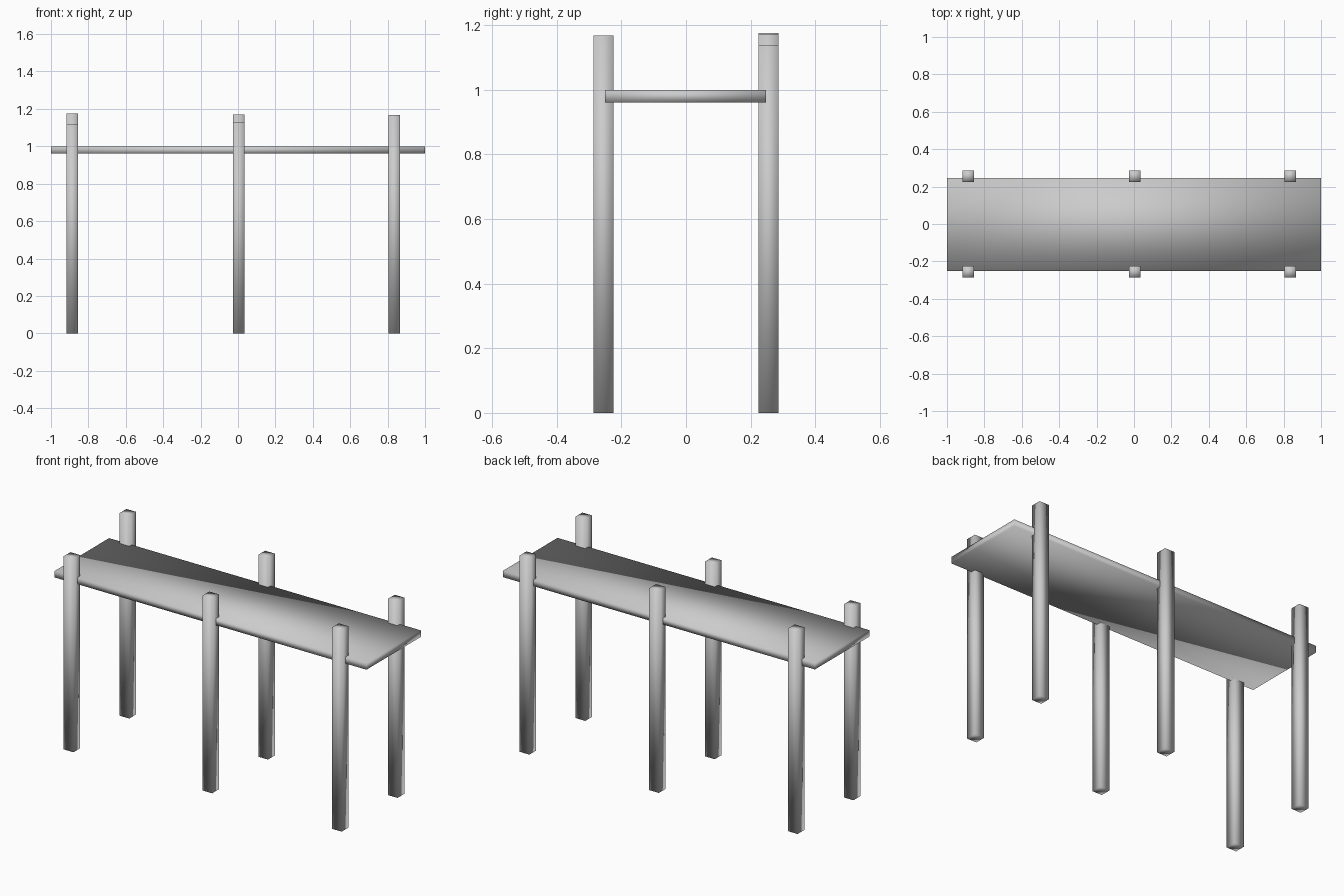
import bpy

if "Cube" in bpy.data.objects:
    bpy.data.objects.remove(bpy.data.objects["Cube"])


def box(name, center, size):
    """Softly shaded plain box."""
    bpy.ops.mesh.primitive_cube_add(size=1, location=center)
    ob = bpy.context.object
    ob.name = name
    ob.data.name = name
    ob.scale = size
    bpy.ops.object.transform_apply(location=False, rotation=False, scale=True)
    bpy.ops.object.shade_smooth()
    return ob


# Walkway deck
box("deck", (0, -0.002, 0.98), (2.0, 0.498, 0.038))

# Square posts, uneven heights: (name, x, front height, back height)
POST = 0.062
posts = [
    ("left", -0.886, 1.12, 1.175),
    ("middle", 0.004, 1.13, 1.171),
    ("right", 0.835, 1.168, 1.138),
]
for label, x, front_h, back_h in posts:
    for side, y, h in (("front", -0.256, front_h), ("back", 0.256, back_h)):
        box(f"{side}_{label}_post", (x, y, h / 2), (POST, POST, h))
